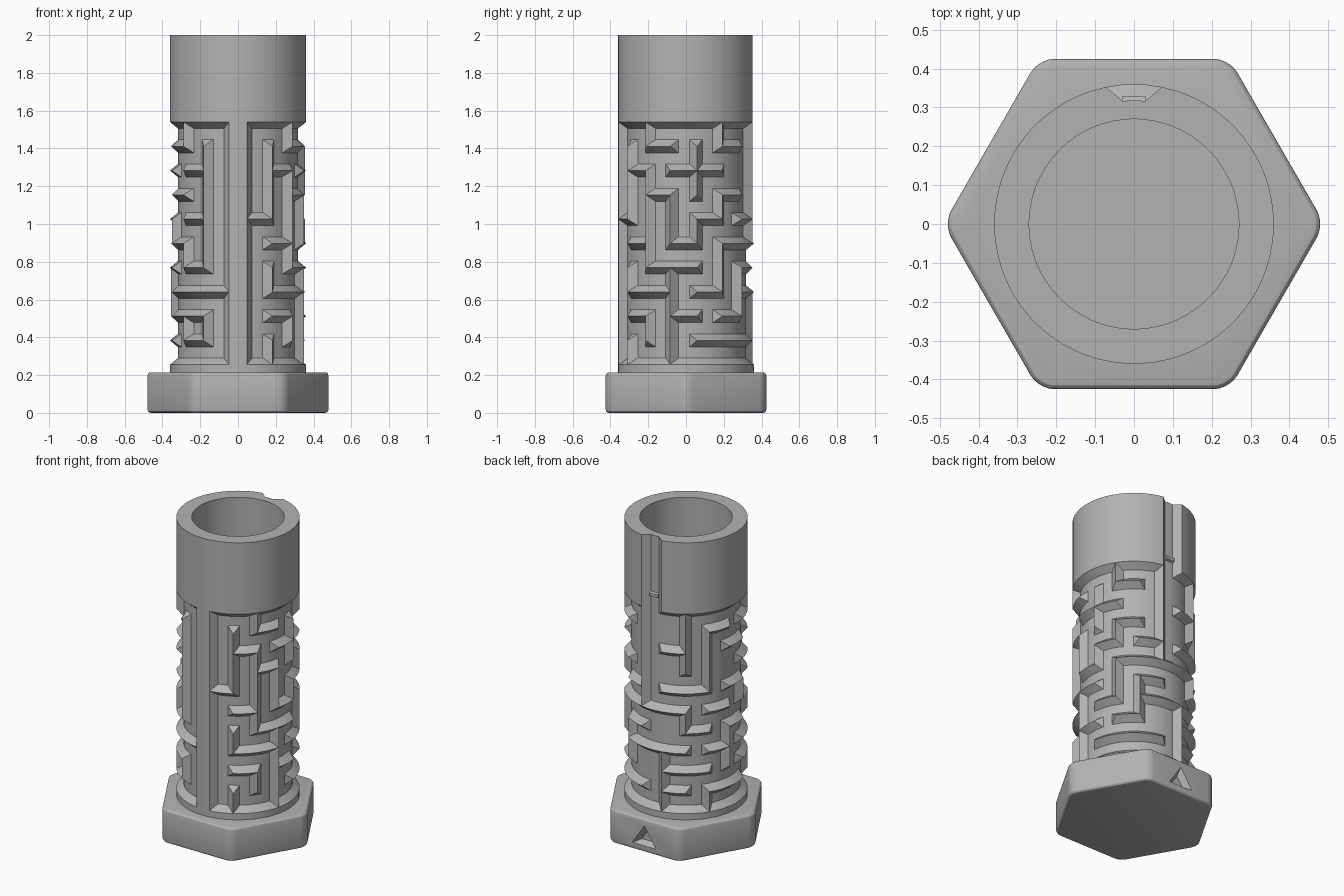
import bpy, bmesh
from math import sin, cos, pi, radians

if "Cube" in bpy.data.objects:
    bpy.data.objects.remove(bpy.data.objects["Cube"])

grey = bpy.data.materials.new("plain grey")
grey.use_nodes = True
grey.diffuse_color = (0.45, 0.45, 0.45, 1)
grey.node_tree.nodes["Principled BSDF"].inputs["Base Color"].default_value = (0.45, 0.45, 0.45, 1)


def make_object(name, bm):
    bmesh.ops.recalc_face_normals(bm, faces=bm.faces)
    mesh = bpy.data.meshes.new(name)
    bm.to_mesh(mesh)
    bm.free()
    obj = bpy.data.objects.new(name, mesh)
    bpy.context.collection.objects.link(obj)
    mesh.materials.append(grey)
    return obj


def activate(obj):
    bpy.ops.object.select_all(action='DESELECT')
    obj.select_set(True)
    bpy.context.view_layer.objects.active = obj


def smooth(obj):
    activate(obj)
    bpy.ops.object.shade_smooth_by_angle(angle=radians(25))


def cut(obj, cutter):
    mod = obj.modifiers.new("cut", 'BOOLEAN')
    mod.operation = 'DIFFERENCE'
    mod.object = cutter
    activate(obj)
    bpy.ops.object.modifier_apply(modifier=mod.name)
    bpy.data.objects.remove(cutter)


# Maze plan: floors of cells (top to bottom) and walls between cells,
# unrolled from the plain strip at the front towards +x
FLOORS = [
    "..-..-....-.-..",
    ".-.--...-..-.-.",
    "..-..-......-..",
    "-...-.-.--.-.-.",
    ".-.-.----.-.-..",
    "..--..-..-.-.-.",
    ".--.-.---.-.---",
    ".-.-.-..--..--.",
    "....---.-.--.-.",
]
WALLS = [
    "..|..|.|.|...|.",
    ".|..|..|.||...|",
    ".||.|..|.||...|",
    ".|||.|.|..|...|",
    "..|||..|....|.|",
    "..|..|...|...||",
    ".|.|.||....|...",
    "...|..|.|..|...",
    "..||....|....||",
    ".|.|....|.|....",
]
COLS, ROWS, EXIT = 15, 10, 7
OUTER, GROOVE, BORE = 0.36, 0.318, 0.27
Z0, Z1, TOP = 0.255, 1.54, 2.0
STRIP = 0.131
STEP = (2 * pi - 2 * STRIP) / COLS


def floor_at(col, level):
    if not 0 <= col < COLS:
        return True
    if level == 0:
        return True
    if level == ROWS:
        return col != EXIT
    return FLOORS[ROWS - 1 - level][col] == "-"


def wall_at(edge, row):
    if edge in (0, COLS):
        return True
    if not 0 <= row < ROWS:
        return False
    return WALLS[ROWS - 1 - row][edge] == "|"


def raised(col, on_edge, level, on_level):
    """Whether a grid point lies on a ridge."""
    if col == COLS:
        return True
    if on_edge and on_level:
        return (floor_at(col - 1, level) or floor_at(col, level)
                or wall_at(col, level - 1) or wall_at(col, level))
    if on_edge:
        return wall_at(col, level)
    return on_level and floor_at(col, level)


# Maze tube: a grid wrapped round the axis, ridges standing on the groove floor
angles = [(STRIP + (c + f) * STEP, c, f == 0)
          for c in range(COLS) for f in (0, 0.27, 0.42, 0.58, 0.73)]
angles += [(2 * pi - STRIP, COLS, True), (2 * pi - STRIP / 3, COLS, True),
           (2 * pi + STRIP / 3, COLS, True)]
pitch = (Z1 - Z0) / ROWS
heights = [(0.2, 0, True)]
heights += [(Z0 + (k + f) * pitch, k, f == 0) for k in range(ROWS) for f in (0, 0.27, 0.73)]
heights += [(Z1, ROWS, True), (TOP, ROWS, True)]


def ring(bm, radius, z):
    return [bm.verts.new((radius * sin(a), -radius * cos(a), z)) for a, _, _ in angles]


bm = bmesh.new()
grid = []
for z, level, on_level in heights:
    row = []
    for a, col, on_edge in angles:
        r = OUTER if raised(col, on_edge, level, on_level) else GROOVE
        row.append(bm.verts.new((r * sin(a), -r * cos(a), z)))
    grid.append(row)
grid += [ring(bm, BORE, TOP), ring(bm, BORE, 0.12)]
n = len(angles)
for j in range(len(grid) - 1):
    for i in range(n):
        k = (i + 1) % n
        quad = [grid[j][i], grid[j][k], grid[j + 1][k], grid[j + 1][i]]
        corners = [(i, j), (k, j), (k, j + 1), (i, j + 1)]
        posts = [q for q, (u, v) in enumerate(corners)
                 if v < len(heights) and angles[u][2] and heights[v][2]]
        if len(posts) == 1:
            # mitre the ridge corners
            p = posts[0]
            quad = quad[p:] + quad[:p]
            bm.faces.new(quad[:3])
            bm.faces.new([quad[0], quad[2], quad[3]])
        else:
            bm.faces.new(quad)
bm.faces.new(grid[-1])
smooth(make_object("maze_tube", bm))

# Small catch in the exit channel
bm = bmesh.new()
bmesh.ops.create_cube(bm, size=1)
for v in bm.verts:
    v.co.x *= 0.06
    v.co.y = 0.315 + v.co.y * 0.03
    v.co.z = Z1 + 0.08 + v.co.z * (0.05 if v.co.y < 0.315 else 0.02)
make_object("channel_catch", bm)

# Hexagonal base with rounded corners and rims
bm = bmesh.new()
H = 0.215
foot = [bm.verts.new((0.491 * cos(i * pi / 3), 0.491 * sin(i * pi / 3), 0)) for i in range(6)]
face = bm.faces.new(foot)
up = bmesh.ops.extrude_face_region(bm, geom=[face])["geom"]
for v in up:
    if isinstance(v, bmesh.types.BMVert):
        v.co.z = H
bmesh.ops.recalc_face_normals(bm, faces=bm.faces)
uprights = [e for e in bm.edges if abs(e.verts[0].co.z - e.verts[1].co.z) > 0.1]
bmesh.ops.bevel(bm, geom=uprights, offset=0.04, segments=5, profile=0.5, affect='EDGES')
rims = [e for e in bm.edges if abs(e.verts[0].co.z - e.verts[1].co.z) < 0.01]
bmesh.ops.bevel(bm, geom=rims, offset=0.018, segments=3, profile=0.5, affect='EDGES')
base = make_object("hex_base", bm)

# Socket for the tube
bpy.ops.mesh.primitive_cylinder_add(vertices=48, radius=0.3, depth=0.4, location=(0, 0, 0.3))
cutter = bpy.context.object
cutter.hide_render = True
cut(base, cutter)

# Tapered triangular mark in the back of the base
bm = bmesh.new()
outer = [(-0.09, 0.04), (0.09, 0.04), (0, 0.175)]
rings = []
for y, s in ((0.39, 0.45), (0.44, 1.15)):
    rings.append([bm.verts.new((x * s, y, 0.085 + (z - 0.085) * s)) for x, z in outer])
bm.faces.new(rings[0])
bm.faces.new(rings[1])
for i in range(3):
    k = (i + 1) % 3
    bm.faces.new([rings[0][i], rings[0][k], rings[1][k], rings[1][i]])
cutter = make_object("mark_cutter", bm)
cutter.hide_render = True
cut(base, cutter)
smooth(base)
